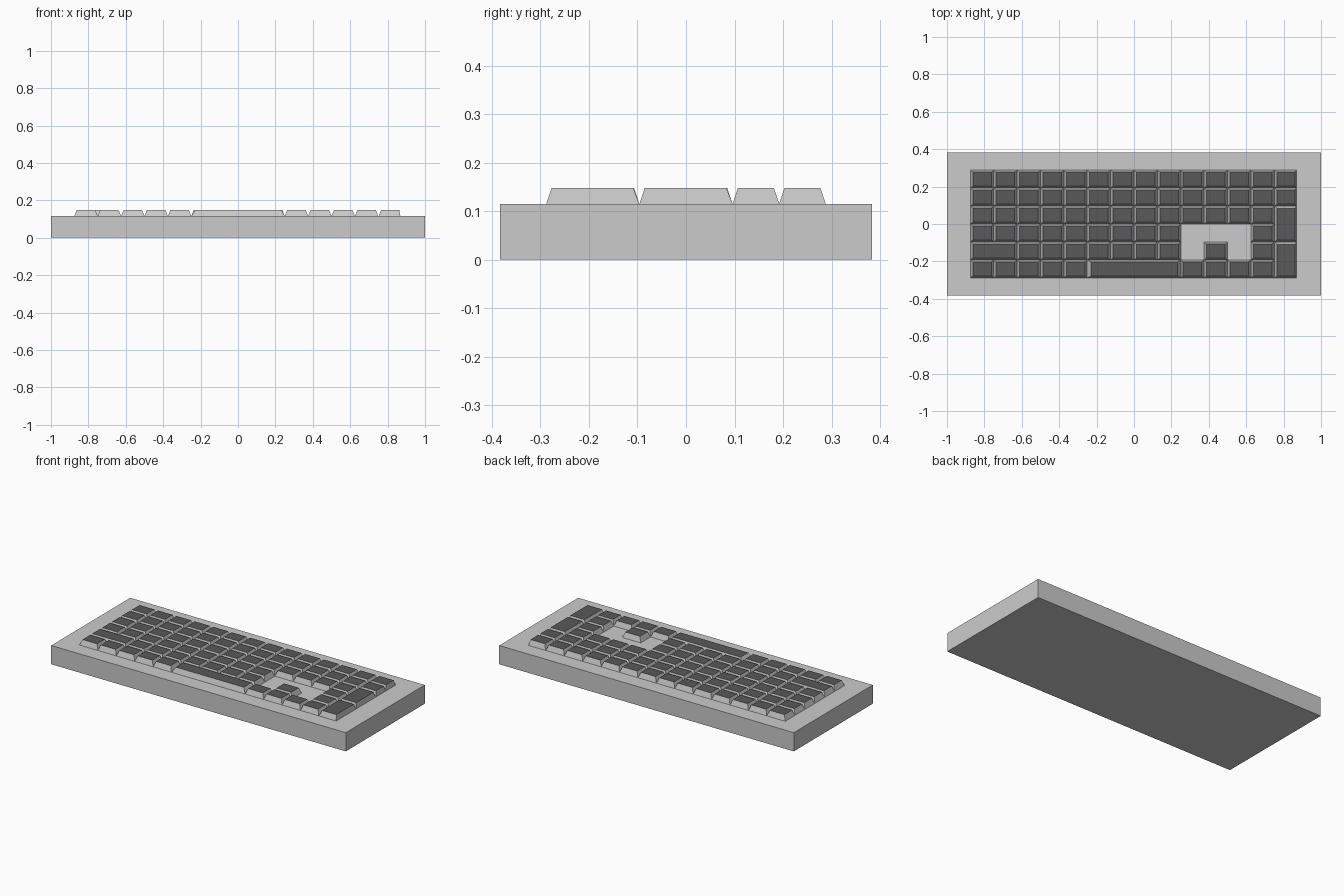
import bpy, bmesh

if "Cube" in bpy.data.objects:
    bpy.data.objects.remove(bpy.data.objects["Cube"])

X0, Y0 = -0.875, 0.288       # back-left corner of the key field
PX, PY = 0.125, 0.096        # key pitch
Z0, Z1 = 0.115, 0.148        # plate surface and key top

dark = bpy.data.materials.new("dark_key_top")
dark.diffuse_color = (0.1, 0.1, 0.1, 1)
dark.use_nodes = True
dark.node_tree.nodes["Principled BSDF"].inputs["Base Color"].default_value = dark.diffuse_color
side = bpy.data.materials.new("grey_key_side")
side.diffuse_color = (0.8, 0.8, 0.8, 1)
side.use_nodes = True
side.node_tree.nodes["Principled BSDF"].inputs["Base Color"].default_value = side.diffuse_color


def finish(bm, name):
    mesh = bpy.data.meshes.new(name)
    bm.to_mesh(mesh)
    bm.free()
    obj = bpy.data.objects.new(name, mesh)
    bpy.context.collection.objects.link(obj)
    return obj


def key(name, xa, xb, ya, yb, left=0.013, right=0.013, front=0.011, back=0.011):
    """Tapered key cap, open underneath, with a dark top face."""
    bm = bmesh.new()
    lo = [bm.verts.new((x, y, Z0)) for x, y in ((xa, ya), (xb, ya), (xb, yb), (xa, yb))]
    xa, xb, ya, yb = xa + left, xb - right, ya + front, yb - back
    hi = [bm.verts.new((x, y, Z1)) for x, y in ((xa, ya), (xb, ya), (xb, yb), (xa, yb))]
    for i in range(4):
        j = (i + 1) % 4
        bm.faces.new((lo[i], lo[j], hi[j], hi[i]))
    bm.faces.new(hi).material_index = 1
    obj = finish(bm, name)
    obj.data.materials.append(side)
    obj.data.materials.append(dark)


def grid_key(name, row, col, cols=1, **inset):
    x, y = X0 + col * PX, Y0 - row * PY
    key(name, x, x + cols * PX, y - PY, y, **inset)


# Case
bm = bmesh.new()
bmesh.ops.create_cube(bm, size=1)
for v in bm.verts:
    v.co = (v.co.x * 2, v.co.y * 0.766, (v.co.z + 0.5) * Z0)
finish(bm, "case")

# Standard keys, one column list per row
rows = [
    range(13), range(13), range(13),
    [*range(9), 12],
    [*range(2, 9), 10, 12],
    [*range(5), *range(9, 13)],
]
for r, cols in enumerate(rows):
    for c in cols:
        grid_key(f"key_{r}_{c}", r, c)

# Wide keys
grid_key("shift_key", 4, 0, 2)
grid_key("space_bar", 5, 5, 4, left=0.021, right=0.017)

# Right-hand column: two short keys above two tall ones
for name, row, n, back in (("end_key_0", 0, 1, 0.011), ("end_key_1", 1, 1, 0.011),
                           ("tall_key_back", 2, 2, 0.013), ("tall_key_front", 4, 2, 0.013)):
    y = Y0 - row * PY
    key(name, 0.752, 0.868, y - n * PY, y, right=0.006, back=back)
